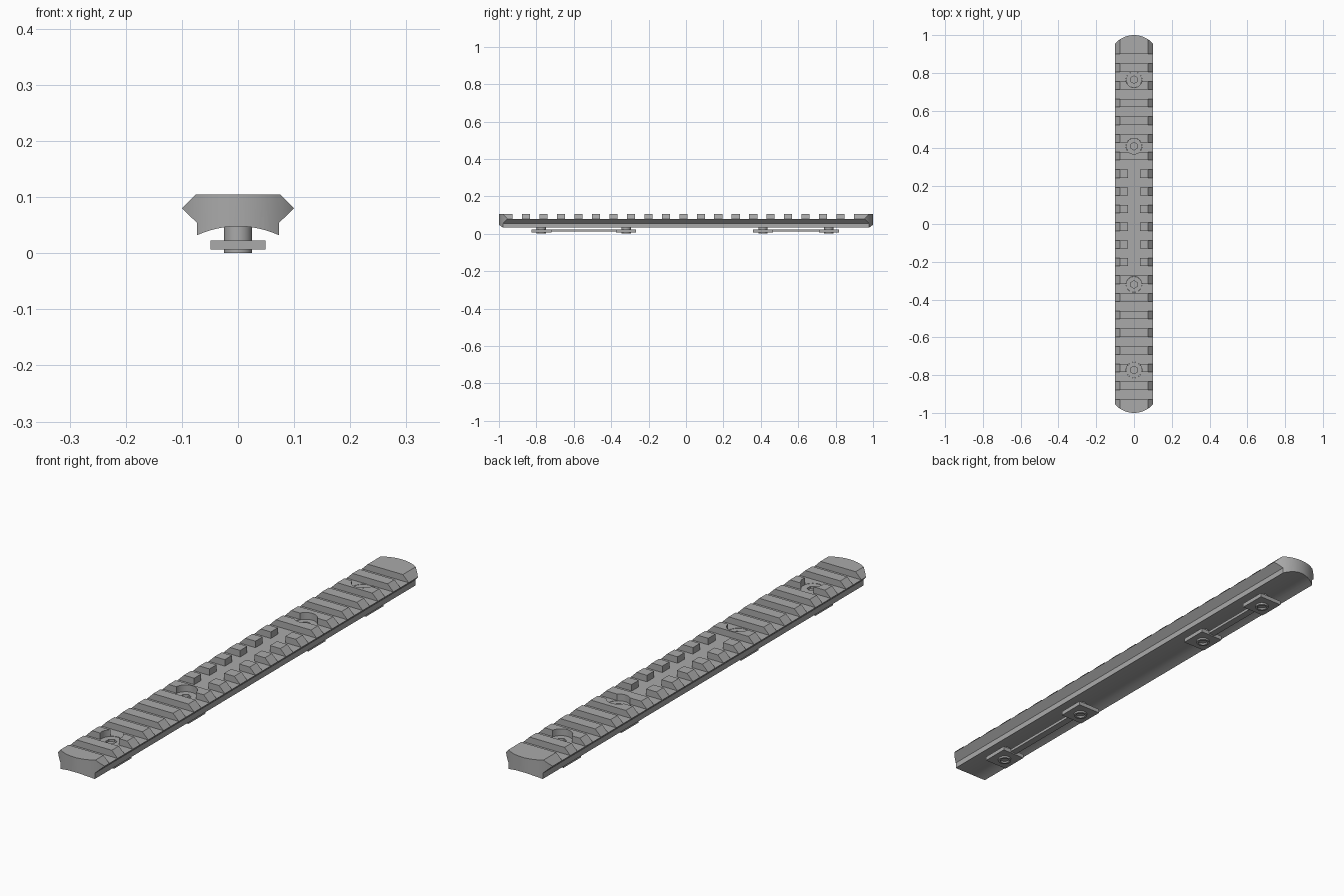
import bpy, bmesh, math
from mathutils import Matrix

if "Cube" in bpy.data.objects:
    bpy.data.objects.remove(bpy.data.objects["Cube"])

GREY = (0.4, 0.4, 0.4, 1)
mat = bpy.data.materials.new("metal_grey")
mat.use_nodes = True
mat.diffuse_color = GREY
mat.node_tree.nodes["Principled BSDF"].inputs["Base Color"].default_value = GREY

PITCH, SLOT, MIDDLE = 0.0935, 0.0505, -0.0145
FLOOR = 0.08
SCREWS = [-0.773, -0.32, 0.412, 0.764]


def make(name, bm):
    bmesh.ops.recalc_face_normals(bm, faces=bm.faces)
    mesh = bpy.data.meshes.new(name)
    bm.to_mesh(mesh)
    bm.free()
    ob = bpy.data.objects.new(name, mesh)
    bpy.context.collection.objects.link(ob)
    mesh.materials.append(mat)
    return ob


def prism(points, move):
    """Closed outline of 3D points, extruded along a vector."""
    bm = bmesh.new()
    face = bm.faces.new([bm.verts.new(p) for p in points])
    ext = bmesh.ops.extrude_face_region(bm, geom=[face])["geom"]
    bmesh.ops.translate(bm, vec=move, verts=[v for v in ext if isinstance(v, bmesh.types.BMVert)])
    return bm


def add_box(bm, x, y, z):
    size = [b - a for a, b in (x, y, z)]
    mid = [(a + b) / 2 for a, b in (x, y, z)]
    bmesh.ops.create_cube(bm, size=1, matrix=Matrix.Translation(mid) @ Matrix.Diagonal((*size, 1)))


def add_cylinder(bm, r, y, z0, z1, sides=32):
    bmesh.ops.create_cone(bm, cap_ends=True, segments=sides, radius1=r, radius2=r,
                          depth=z1 - z0, matrix=Matrix.Translation((0, y, (z0 + z1) / 2)))


def boolean(ob, bm, operation="DIFFERENCE"):
    cutter = make("cutter", bm)
    cutter.hide_render = True
    mod = ob.modifiers.new("cut", "BOOLEAN")
    mod.operation, mod.solver, mod.object = operation, "EXACT", cutter
    bpy.context.view_layer.objects.active = ob
    bpy.ops.object.modifier_apply(modifier=mod.name)
    bpy.data.objects.remove(cutter)


def smooth(ob):
    bpy.ops.object.select_all(action="DESELECT")
    ob.select_set(True)
    bpy.context.view_layer.objects.active = ob
    bpy.ops.object.shade_smooth_by_angle(angle=math.radians(25))


# Rail section: bevelled top, angled flanks, hollow underside
half = [(0.075, 0.105), (0.1, 0.08), (0.073, 0.054), (0.073, 0.032)]
under = []
for i in range(1, 16):
    x = 0.073 * (1 - i / 8)
    under.append((x, 0.032 + 0.016 * (1 - (x / 0.073) ** 2)))
section = half + under + [(-x, z) for x, z in reversed(half)]
rail = make("rail_body", prism([(x, -1.1, z) for x, z in section], (0, 2.2, 0)))

# Rounded ends
R = 0.134
arc = [(R * math.sin(a), 1 - R + R * math.cos(a))
       for a in (math.radians(-51 + 102 * i / 20) for i in range(21))]
plan = arc + [(-x, -y) for x, y in arc]
boolean(rail, prism([(x, y, -0.1) for x, y in plan], (0, 0, 0.4)), "INTERSECT")

# Cross slots
slots = bmesh.new()
for k in range(20):
    y = MIDDLE + (k - 9.5) * PITCH
    add_box(slots, (-0.2, 0.2), (y - SLOT / 2, y + SLOT / 2), (FLOOR, 0.2))
boolean(rail, slots)

# Centre channel through the middle teeth
channel = bmesh.new()
add_box(channel, (-0.031, 0.031), (MIDDLE - 2.5 * PITCH, MIDDLE + 3.5 * PITCH), (FLOOR, 0.2))
boolean(rail, channel)

# Counterbores for the screw heads
bores = bmesh.new()
for y in SCREWS:
    add_cylinder(bores, 0.042, y, 0.07, 0.2)
boolean(rail, bores)
smooth(rail)

# Screws with a hex socket on top and a hollow tip
for i, y in enumerate(SCREWS):
    bm = bmesh.new()
    add_cylinder(bm, 0.0415, y, 0.065, 0.079)
    screw = make(f"screw_head_{i + 1}", bm)
    socket = bmesh.new()
    add_cylinder(socket, 0.02, y, 0.068, 0.1, 6)
    boolean(screw, socket)
    smooth(screw)

    bm = bmesh.new()
    add_cylinder(bm, 0.025, y, 0, 0.06)
    shaft = make(f"screw_shaft_{i + 1}", bm)
    tip = bmesh.new()
    add_cylinder(tip, 0.017, y, -0.02, 0.008)
    boolean(shaft, tip)
    smooth(shaft)

# Clamp plates, joined in pairs by a narrow bar
for name, (a, b) in (("front", SCREWS[:2]), ("back", SCREWS[2:])):
    for part, y in (("a", a), ("b", b)):
        bm = bmesh.new()
        add_box(bm, (-0.049, 0.049), (y - 0.053, y + 0.053), (0.007, 0.023))
        make(f"{name}_clamp_plate_{part}", bm)
    bm = bmesh.new()
    add_box(bm, (-0.014, 0.014), (a + 0.053, b - 0.053), (0.012, 0.023))
    make(f"{name}_clamp_bar", bm)
